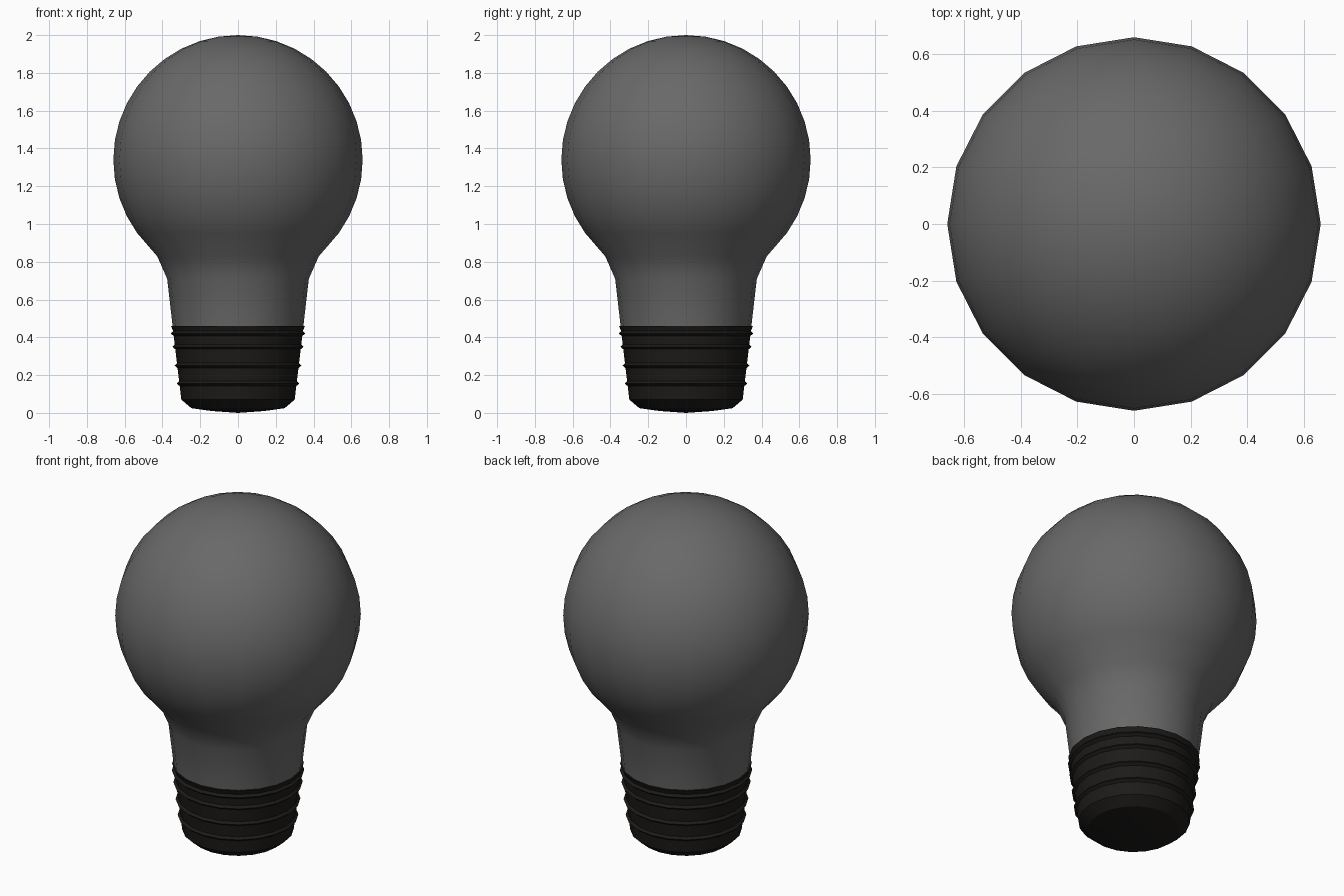
import bpy, bmesh
from math import sin, cos, pi, radians

if "Cube" in bpy.data.objects:
    bpy.data.objects.remove(bpy.data.objects["Cube"])

SIDES = 20


def material(name, color):
    m = bpy.data.materials.new(name)
    m.diffuse_color = (*color, 1)
    m.use_nodes = True
    m.node_tree.nodes["Principled BSDF"].inputs["Base Color"].default_value = m.diffuse_color
    return m


def lathe(name, profile, mat, sharp_angle):
    """Revolve (radius, z) points around z; radius 0 gives a pole."""
    bm = bmesh.new()
    rings = []
    for r, z in profile:
        if r == 0:
            rings.append([bm.verts.new((0, 0, z))] * SIDES)
        else:
            rings.append([bm.verts.new((r * cos(2 * pi * i / SIDES), r * sin(2 * pi * i / SIDES), z))
                          for i in range(SIDES)])
    for a, b in zip(rings, rings[1:]):
        for i in range(SIDES):
            j = (i + 1) % SIDES
            bm.faces.new(list(dict.fromkeys((a[i], a[j], b[j], b[i]))))
    bmesh.ops.recalc_face_normals(bm, faces=bm.faces[:])
    mesh = bpy.data.meshes.new(name)
    bm.to_mesh(mesh)
    bm.free()
    obj = bpy.data.objects.new(name, mesh)
    bpy.context.collection.objects.link(obj)
    mesh.materials.append(mat)
    bpy.ops.object.select_all(action='DESELECT')
    bpy.context.view_layer.objects.active = obj
    obj.select_set(True)
    bpy.ops.object.shade_smooth_by_angle(angle=radians(sharp_angle))
    return obj


# Glass bulb: tapered neck flowing into a sphere
R, CENTRE = 0.66, 1.34
bulb = [(0.345, 0.45), (0.375, 0.71), (0.427, 0.828)]
for k in range(-4, 10):
    a = radians(9 * k)
    bulb.append((R * cos(a), CENTRE + R * sin(a)))
bulb.append((0, CENTRE + R))
lathe("glass_bulb", bulb, material("glass_grey", (0.14, 0.14, 0.14)), 60)


# Screw base: tapered cap with narrow raised ridges and a shallow domed contact
def wall(z):
    return 0.30 + (z - 0.07) * 0.12


base = [(0, 0.005), (0.14, 0.01), (0.247, 0.025), (0.30, 0.07)]
for z in (0.155, 0.25, 0.35, 0.42):
    base += [(wall(z - 0.013), z - 0.013), (wall(z) + 0.014, z), (wall(z + 0.013), z + 0.013)]
base += [(0.354, 0.46), (0, 0.46)]
base[0] = (0, 0.0)
lathe("screw_base", base, material("base_black", (0.012, 0.011, 0.01)), 30)
